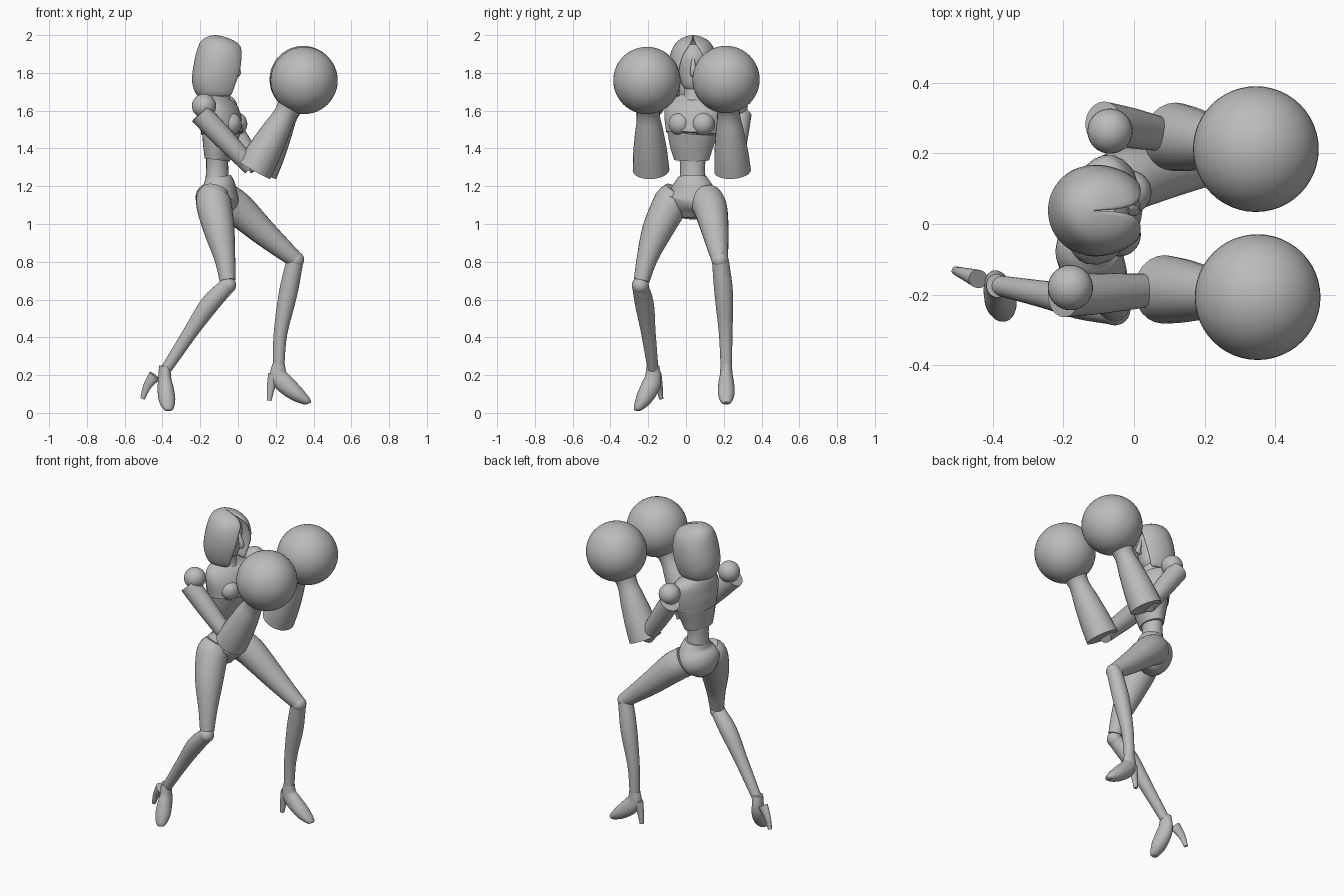
import bpy, bmesh
from math import sin, cos, pi, radians
from mathutils import Vector

cube = bpy.data.objects.get("Cube")
if cube:
    bpy.data.objects.remove(cube, do_unlink=True)

grey = bpy.data.materials.new("plain grey")
grey.use_nodes = True
tone = (0.5, 0.5, 0.5, 1)
grey.diffuse_color = tone
grey.node_tree.nodes["Principled BSDF"].inputs["Base Color"].default_value = tone
parts = []


def finish(name, bm):
    bmesh.ops.recalc_face_normals(bm, faces=bm.faces)
    mesh = bpy.data.meshes.new(name)
    bm.to_mesh(mesh)
    bm.free()
    mesh.materials.append(grey)
    ob = bpy.data.objects.new(name, mesh)
    bpy.context.collection.objects.link(ob)
    parts.append(ob)
    return ob


def catmull(points, steps=4):
    """Smooth a list of sections (x, y, z, depth, width)."""
    pts = [Vector(p) for p in points]
    pts = [pts[0] * 2 - pts[1]] + pts + [pts[-1] * 2 - pts[-2]]
    out = []
    for a, b, c, d in zip(pts, pts[1:], pts[2:], pts[3:]):
        for i in range(steps):
            t = i / steps
            out.append((b * 2 + (c - a) * t + (a * 2 - b * 5 + c * 4 - d) * t * t
                        + (b * 3 - a - c * 3 + d) * t ** 3) * 0.5)
    return out + [pts[-2]]


def loft(name, sections, side=(0, 1, 0), n=24):
    """Skin elliptical sections along a path; width runs along side."""
    rings = catmull(sections)
    centres = [Vector(r[:3]) for r in rings]
    last = len(rings) - 1
    bm = bmesh.new()
    loops = []
    for i, r in enumerate(rings):
        t = (centres[min(i + 1, last)] - centres[max(i - 1, 0)]).normalized()
        v = Vector(side)
        v = (v - t * v.dot(t)).normalized()
        u = t.cross(v)
        loops.append([bm.verts.new(centres[i] + u * r[3] * cos(2 * pi * k / n)
                                   + v * r[4] * sin(2 * pi * k / n)) for k in range(n)])
    for a, b in zip(loops, loops[1:]):
        for k in range(n):
            m = (k + 1) % n
            bm.faces.new((a[k], a[m], b[m], b[k]))
    bm.faces.new(loops[0])
    bm.faces.new(loops[-1])
    return finish(name, bm)


def limb(name, sections):
    """Round loft from (x, y, z, radius) sections."""
    loft(name, [(*s, s[-1]) for s in sections])


def ball(name, centre, radius, segments=32):
    bm = bmesh.new()
    bmesh.ops.create_uvsphere(bm, u_segments=segments, v_segments=segments // 2, radius=radius)
    bmesh.ops.translate(bm, vec=centre, verts=bm.verts)
    finish(name, bm)


def arm(side, shoulder, elbow, glove):
    """Shoulder ball, upper arm, flared gauntlet and round glove."""
    shoulder, elbow, glove = Vector(shoulder), Vector(elbow), Vector(glove)
    outward = 0.024 if shoulder.y > 0 else -0.024
    top = shoulder + Vector((-0.02, outward, -0.04))
    ball(side + "_shoulder", shoulder, 0.064)
    limb(side + "_upper_arm", [(*top.lerp(elbow, f), r)
                               for f, r in ((0, .06), (.4, .057), (.95, .045))])
    limb(side + "_gauntlet", [(*elbow.lerp(glove, f), r) for f, r in
                              ((0, .097), (.2, .09), (.43, .075), (.63, .06), (.78, .08))])
    ball(side + "_glove", glove, 0.178, 48)


def foot(side, ankle, toe, heel):
    """Foot running from ankle to toe, with a spike dropping to the heel."""
    def between(end, across, drop):
        point = ankle.lerp(end, across)
        point.z = ankle.z + (end.z - ankle.z) * drop
        return point

    ankle, toe, heel = Vector(ankle), Vector(toe), Vector(heel)
    sole = ((0, 0, .033, .03), (0, .28, .045, .034), (.2, .5, .05, .042),
            (.6, .76, .041, .044), (.95, .95, .021, .028), (1, 1, .008, .011))
    spike = ((.45, .3, .034, .026), (.8, .63, .022, .017), (1, 1, .012, .012))
    for part, end, rule in (("_foot", toe, sole), ("_heel", heel, spike)):
        loft(side + part, [(*between(end, a, d), u, v) for a, d, u, v in rule],
             Vector((0, 0, 1)).cross(end - ankle))


# Torso, twisted slightly about the vertical axis
twist = (0.24, 0.97, 0)
loft("rib_plate", [(-.11, .03, 1.34, .065, .095), (-.1, .03, 1.42, .085, .12),
                   (-.09, .035, 1.49, .1, .138)], twist)
loft("chest_plate", [(-.085, .035, 1.48, .108, .143), (-.092, .04, 1.57, .103, .158),
                     (-.11, .04, 1.64, .078, .145), (-.11, .04, 1.685, .05, .07)], twist)
for name, y in (("front_side_bust", -.03), ("back_side_bust", .09)):
    ball(name, (y / 4 - .035, y, 1.53), .062)
limb("neck", [(-.1, .04, 1.62, .075), (-.1, .04, 1.68, .053), (-.1, .04, 1.78, .05)])
loft("waist", [(-.11, .035, 1.37, .058, .075), (-.11, .035, 1.3, .058, .066),
               (-.11, .035, 1.23, .062, .07)], twist)
loft("pelvis", [(-.105, .035, 1.25, .068, .076), (-.1, .035, 1.2, .088, .11),
                (-.11, .035, 1.14, .113, .14), (-.115, .025, 1.08, .095, .11),
                (-.11, .02, 1.03, .045, .045)], twist)

# Hood: rows swept round the back, open at the face
# (height, centre x, back depth, front depth, half width, opening angle)
hood_rows = [(1.67, -.12, .095, .13, .1, 48), (1.74, -.125, .125, .16, .125, 44),
             (1.82, -.11, .13, .165, .133, 38), (1.9, -.1, .125, .14, .125, 28),
             (1.945, -.1, .11, .125, .105, 13), (1.975, -.11, .085, .09, .08, 4),
             (1.995, -.12, .04, .04, .04, 1), (2, -.12, .004, .004, .004, 1)]
bm = bmesh.new()
grid = []
for z, cx, back, front, half, opening in hood_rows:
    start = radians(opening)
    row = []
    for k in range(33):
        a = start + (2 * pi - 2 * start) * k / 32
        depth = front if cos(a) > 0 else back
        row.append(bm.verts.new((cx + depth * cos(a), .038 + half * sin(a), z)))
    grid.append(row)
for a, b in zip(grid, grid[1:]):
    for k in range(32):
        bm.faces.new((a[k], a[k + 1], b[k + 1], b[k]))
bm.faces.new(grid[-1])
hood = finish("hood", bm)
shell = hood.modifiers.new("thickness", "SOLIDIFY")
shell.thickness = 0.014
shell.offset = -1
rounding = hood.modifiers.new("rounding", "SUBSURF")
rounding.levels = rounding.render_levels = 1

# Face inside the hood
limb("face", [(-.085, .038, 1.7, .028), (-.09, .038, 1.74, .06), (-.1, .038, 1.82, .083),
              (-.1, .038, 1.9, .083), (-.1, .038, 1.95, .045)])
limb("nose", [(-.02, .038, 1.87, .009), (0, .038, 1.8, .016), (-.02, .038, 1.785, .007)])

# Arms raised in guard
arm("front_side", (-.18, -.18, 1.625), (.085, -.185, 1.285), (.35, -.207, 1.76))
arm("back_side", (-.068, .263, 1.62), (.115, .247, 1.28), (.345, .212, 1.765))

# Trailing leg
limb("trailing_thigh", [(-.12, -.045, 1.18, .068), (-.13, -.075, 1.12, .093),
                        (-.1, -.15, .97, .082), (-.07, -.205, .82, .056),
                        (-.055, -.235, .7, .042)])
ball("trailing_knee", (-.055, -.242, .675), .045)
limb("trailing_shin", [(-.06, -.242, .67, .043), (-.15, -.22, .575, .05),
                       (-.25, -.2, .43, .039), (-.378, -.175, .235, .029)])
foot("trailing", (-.388, -.175, .25), (-.367, -.262, .011), (-.505, -.132, .075))

# Leading leg
limb("leading_thigh", [(-.07, .105, 1.13, .09), (0, .13, 1.08, .089),
                       (.13, .155, .96, .071), (.24, .17, .865, .054),
                       (.3, .18, .815, .044)])
ball("leading_knee", (.305, .18, .81), .045)
limb("leading_shin", [(.3, .183, .8, .045), (.265, .2, .63, .049),
                      (.225, .21, .42, .036), (.215, .213, .25, .03)])
foot("leading", (.215, .213, .26), (.375, .213, .05), (.165, .213, .065))

# Smooth shading with sharp rims
bpy.ops.object.select_all(action="DESELECT")
for ob in parts:
    ob.select_set(True)
bpy.context.view_layer.objects.active = parts[0]
bpy.ops.object.shade_smooth_by_angle(angle=radians(40))
